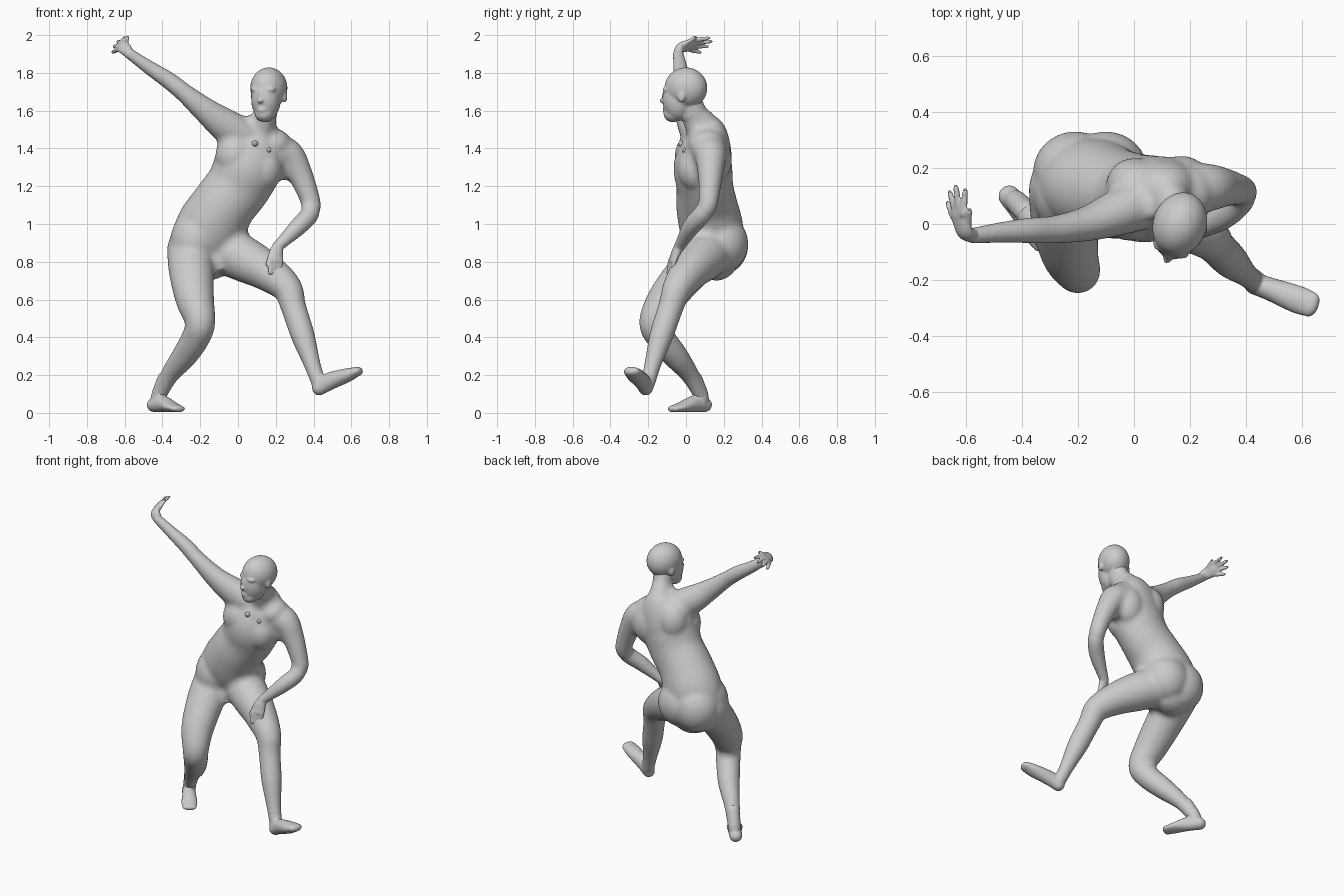
import bpy, bmesh, math
from mathutils import Vector, Matrix

body = bmesh.new()


def spline(rows, steps=5):
    """Catmull-Rom through rows of (x, y, z, half width, half depth)."""
    p = [Vector(r if len(r) == 5 else (*r, r[3])) for r in rows]
    p = [2 * p[0] - p[1]] + p + [2 * p[-1] - p[-2]]
    p[0][3:], p[-1][3:] = p[1][3:], p[-2][3:]
    out = []
    for i in range(1, len(p) - 2):
        a, b, c, d = p[i - 1:i + 3]
        for s in range(steps):
            t = s / steps
            out.append(0.5 * (2 * b + (c - a) * t + (2 * a - 5 * b + 4 * c - d) * t * t
                              + (3 * b - a - 3 * c + d) * t ** 3))
    return out + [p[-2]]


def loft(rows, side=(1, 0, 0), n=32):
    """Closed tube with elliptical sections and rounded ends."""
    pts = spline(rows)
    pos = [Vector(q[:3]) for q in pts]
    rad = [(q[3], q[4]) for q in pts]
    tan = [(pos[min(i + 1, len(pos) - 1)] - pos[max(i - 1, 0)]).normalized()
           for i in range(len(pos))]
    rings = list(zip(pos, tan, rad))

    def cap(ring, sign):
        c, t, (w, d) = ring
        r = min(w, d)
        return [(c + t * sign * r * math.sin(a), t, (w * math.cos(a), d * math.cos(a)))
                for a in (0.4, 0.8, 1.15, 1.45)]
    rings = cap(rings[0], -1)[::-1] + rings + cap(rings[-1], 1)
    loops = []
    for c, t, (w, d) in rings:
        u = Vector(side)
        u = (u - t * u.dot(t)).normalized()
        v = t.cross(u)
        loops.append([body.verts.new(c + u * w * math.cos(k * math.tau / n)
                                     + v * d * math.sin(k * math.tau / n)) for k in range(n)])
    for a, b in zip(loops, loops[1:]):
        for k in range(n):
            body.faces.new((a[k], a[(k + 1) % n], b[(k + 1) % n], b[k]))
    body.faces.new(loops[0][::-1])
    body.faces.new(loops[-1])


def blob(c, r, frame=Matrix()):
    """Ellipsoid with centre c and radii r."""
    bmesh.ops.create_uvsphere(body, u_segments=32, v_segments=20, radius=1,
                              matrix=frame @ Matrix.Translation(c) @ Matrix.Diagonal((*r, 1)))


def fuse(name, iterations, fillet=0):
    """Turn the collected parts into one smooth skin and start afresh."""
    global body
    bmesh.ops.recalc_face_normals(body, faces=body.faces)
    mesh = bpy.data.meshes.new(name)
    body.to_mesh(mesh)
    body.free()
    body = bmesh.new()
    ob = bpy.data.objects.new(name, mesh)
    bpy.context.collection.objects.link(ob)

    def remesh():
        m = ob.modifiers.new("fuse", 'REMESH')
        m.mode = 'VOXEL'
        m.voxel_size = 0.006
        m.use_smooth_shade = True

    def soften(count):
        m = ob.modifiers.new("soften", 'SMOOTH')
        m.factor = 0.5
        m.iterations = count

    remesh()
    # grow, fuse and shrink again: rounds the creases between parts
    if fillet:
        soften(4)
        for amount in (fillet, -fillet):
            m = ob.modifiers.new("offset", 'DISPLACE')
            m.mid_level = 0
            m.strength = amount
            remesh()
            soften(4)
    soften(iterations)


# torso, leaning sideways, up to the neck base
loft([(-0.16, 0.16, 0.82, 0.14, 0.12), (-0.165, 0.155, 0.88, 0.185, 0.15),
      (-0.143, 0.135, 0.98, 0.187, 0.168), (-0.075, 0.11, 1.1, 0.17, 0.162),
      (0.0, 0.1, 1.2, 0.172, 0.15), (0.05, 0.09, 1.3, 0.182, 0.155),
      (0.085, 0.105, 1.4, 0.185, 0.135), (0.11, 0.105, 1.48, 0.13, 0.11),
      (0.13, 0.075, 1.54, 0.07, 0.08)], side=(1, 0.15, -0.35))
# neck and the slope to the lower shoulder
loft([(0.115, 0.1, 1.46, 0.095, 0.095), (0.135, 0.065, 1.53, 0.065, 0.074),
      (0.155, 0.02, 1.64, 0.06, 0.068)])
blob((0.185, 0.11, 1.42), (0.1, 0.1, 0.085))
# shoulder blades, chest, buttocks and hip
blob((0.17, 0.15, 1.34), (0.1, 0.093, 0.13))
blob((0.0, 0.135, 1.40), (0.1, 0.1, 0.13))
blob((-0.015, 0.04, 1.36), (0.105, 0.1, 0.12))
blob((0.13, 0.055, 1.29), (0.105, 0.1, 0.12))
blob((-0.21, 0.185, 0.89), (0.15, 0.145, 0.16))
blob((-0.1, 0.185, 0.895), (0.15, 0.145, 0.155))
blob((-0.23, 0.11, 0.9), (0.13, 0.15, 0.17))

# raised arm
loft([(0.04, 0.08, 1.46, 0.095), (-0.07, 0.035, 1.525, 0.08, 0.088),
      (-0.17, 0.0, 1.6, 0.062, 0.068), (-0.285, -0.02, 1.695, 0.05),
      (-0.37, -0.023, 1.762, 0.046), (-0.47, -0.03, 1.828, 0.038),
      (-0.575, -0.042, 1.902, 0.03)], side=(0, 1, 0))
# lowered upper arm
loft([(0.19, 0.12, 1.39, 0.1), (0.268, 0.13, 1.36, 0.085), (0.32, 0.13, 1.28, 0.069),
      (0.36, 0.125, 1.19, 0.058), (0.388, 0.115, 1.1, 0.051),
      (0.375, 0.08, 1.045, 0.048)], side=(0, 1, 0))

# lifted leg
loft([(-0.07, 0.14, 0.86, 0.125), (0.04, 0.08, 0.81, 0.12), (0.16, 0.015, 0.743, 0.101),
      (0.26, -0.045, 0.66, 0.08), (0.294, -0.08, 0.56, 0.067),
      (0.343, -0.13, 0.41, 0.063), (0.392, -0.175, 0.26, 0.045),
      (0.425, -0.2, 0.165, 0.04)], side=(0, 1, 0))
# standing leg
loft([(-0.25, 0.13, 0.87, 0.125), (-0.247, 0.012, 0.75, 0.119, 0.11),
      (-0.228, -0.108, 0.6, 0.102, 0.097),
      (-0.2, -0.168, 0.48, 0.08), (-0.223, -0.135, 0.4, 0.075),
      (-0.285, -0.055, 0.3, 0.067), (-0.362, 0.022, 0.2, 0.049),
      (-0.417, 0.08, 0.09, 0.038)])
fuse("body", 14, fillet=0.035)

# head, turned to its right
head = Matrix.Translation((0.16, -0.01, 1.72)) @ Matrix.Rotation(math.radians(-20), 4, 'Z')
blob((0, 0.01, 0.0), (0.096, 0.116, 0.109), head)
blob((0, -0.035, -0.06), (0.078, 0.083, 0.115), head)
blob((0, -0.062, -0.138), (0.05, 0.051, 0.043), head)
blob((0, -0.1, -0.116), (0.028, 0.02, 0.02), head)
blob((0, -0.115, -0.068), (0.017, 0.025, 0.014), head)
blob((0, -0.107, -0.045), (0.011, 0.018, 0.036), head)
for s in (-1, 1):
    blob((s * 0.033, -0.083, -0.008), (0.036, 0.024, 0.016), head)
    blob((s * 0.088, 0.015, -0.045), (0.013, 0.022, 0.033), head)
# top of the neck
loft([(0.148, 0.035, 1.58, 0.058, 0.066), (0.158, 0.012, 1.66, 0.058, 0.066)])
fuse("head", 10)

# raised hand: palm, then fingers as (base, tip)
loft([(-0.573, -0.042, 1.9, 0.029, 0.026), (-0.603, -0.028, 1.933, 0.036, 0.022),
      (-0.625, 0.035, 1.948, 0.041, 0.016)], side=(-0.6, -0.2, -0.75))
raised_fingers = [((-0.608, 0.035, 1.974), (-0.602, 0.115, 1.983)),
                  ((-0.621, 0.04, 1.958), (-0.634, 0.128, 1.966)),
                  ((-0.634, 0.035, 1.94), (-0.655, 0.108, 1.94)),
                  ((-0.643, 0.025, 1.921), (-0.662, 0.07, 1.91)),
                  ((-0.592, -0.025, 1.94), (-0.586, 0.045, 1.987))]
# lowered forearm and hand
loft([(0.388, 0.112, 1.095, 0.046), (0.375, 0.08, 1.045, 0.049),
      (0.315, 0.025, 0.982, 0.046), (0.21, -0.035, 0.88, 0.029)], side=(0, 1, 0))
loft([(0.212, -0.033, 0.885, 0.029, 0.027), (0.203, -0.052, 0.85, 0.037, 0.024),
      (0.2, -0.07, 0.805, 0.039, 0.018)], side=(1, 0.35, 0))
low_fingers = [((0.173 + 0.018 * i, -0.082 + 0.007 * i, 0.81),
                (0.169 + 0.017 * i, -0.094 + 0.008 * i, 0.735 + 0.006 * abs(i - 1)))
               for i in range(4)] + [((0.18, -0.06, 0.86), (0.155, -0.088, 0.785))]
for base, tip in raised_fingers + low_fingers:
    loft([(*base, 0.013), (*tip, 0.0105)], side=(0.6, 0.2, 0.75), n=12)
fuse("hands", 4)

# feet, heel to toe, with ankles
loft([(-0.445, 0.1, 0.042, 0.04, 0.038), (-0.4, 0.045, 0.048, 0.042, 0.045),
      (-0.348, -0.025, 0.031, 0.05, 0.027), (-0.316, -0.07, 0.021, 0.045, 0.018)],
     side=(0.77, 0.63, 0))
loft([(-0.385, 0.045, 0.18, 0.042), (-0.42, 0.08, 0.09, 0.04), (-0.42, 0.075, 0.055, 0.04)])
loft([(0.43, -0.213, 0.131, 0.039, 0.04), (0.48, -0.23, 0.165, 0.041, 0.047),
      (0.58, -0.268, 0.2, 0.05, 0.037), (0.634, -0.288, 0.22, 0.046, 0.025)],
     side=(0.37, 0.93, 0))
loft([(0.41, -0.19, 0.21, 0.04), (0.43, -0.204, 0.155, 0.04)])
fuse("feet", 12)


def ball(name, c, r, colour):
    bpy.ops.mesh.primitive_uv_sphere_add(segments=20, ring_count=12, radius=r, location=c)
    ob = bpy.context.object
    ob.name = name
    bpy.ops.object.shade_smooth()
    if colour:
        mat = bpy.data.materials.get(colour[0]) or bpy.data.materials.new(colour[0])
        mat.diffuse_color = colour[1]
        ob.data.materials.append(mat)


# loose eyeballs in front of the chest, with coloured irises
orange = ("orange", (0.8, 0.35, 0.05, 1))
green = ("green", (0.1, 0.5, 0.25, 1))
for c, col in (((0.09, -0.025, 1.425), orange), ((0.16, 0.0, 1.39), green)):
    ball("eyeball", c, 0.016, None)
    ball("iris", Vector(c) + Vector((0.003, -0.011, -0.004)), 0.008, col)
# fingernails of the raised hand
for base, tip in raised_fingers:
    d = (Vector(tip) - Vector(base)).normalized()
    ball("fingernail", Vector(tip) + d * 0.006, 0.006, orange)
